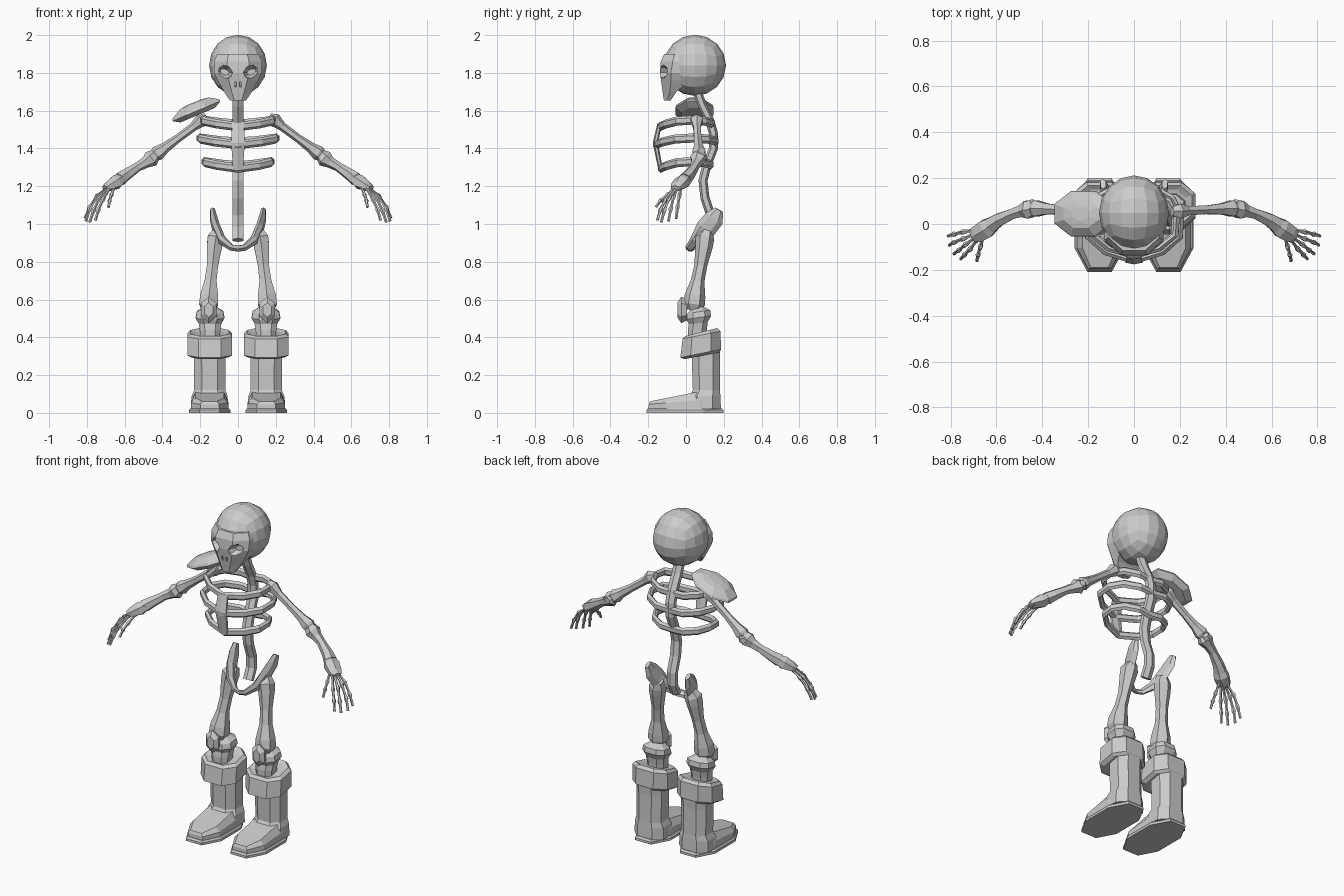
import bpy, bmesh, math
from mathutils import Vector


def make(name, rings, closed=False, mirror=False):
    """Skin a list of equal-length rings into a flat-shaded mesh."""
    bm = bmesh.new()
    vs = [[bm.verts.new(p) for p in r] for r in rings]
    n, m = len(vs[0]), len(vs)
    for i in range(m if closed else m - 1):
        a, b = vs[i], vs[(i + 1) % m]
        for j in range(n):
            k = (j + 1) % n
            bm.faces.new((a[j], a[k], b[k], b[j]))
    if not closed:
        bm.faces.new(vs[0])
        bm.faces.new(vs[-1])
    bmesh.ops.recalc_face_normals(bm, faces=bm.faces)
    return finish(name, bm, mirror)


def finish(name, bm, mirror=False):
    me = bpy.data.meshes.new(name)
    bm.to_mesh(me)
    bm.free()
    ob = bpy.data.objects.new(name, me)
    bpy.context.collection.objects.link(ob)
    if mirror:
        md = ob.modifiers.new("mirror", 'MIRROR')
        md.use_mirror_merge = False
    return ob


def tube(name, path, sizes, n=6, up=(0, 0, 1), closed=False, mirror=False):
    """Sweep an n-gon along a path; sizes are (sideways, upward) half widths."""
    P = [Vector(p) for p in path]
    m, up, rings = len(P), Vector(up), []
    for i, p in enumerate(P):
        a = P[(i - 1) % m] if closed or i else p
        b = P[(i + 1) % m] if closed or i < m - 1 else p
        d = (b - a).normalized()
        side = d.cross(up).normalized()
        nor = side.cross(d)
        s = sizes[i] if isinstance(sizes, list) else sizes
        w, h = s if isinstance(s, tuple) else (s, s)
        ring = []
        for k in range(n):
            t = 2 * math.pi * (k + 0.5) / n
            ring.append(p + side * w * math.cos(t) + nor * h * math.sin(t))
        rings.append(ring)
    return make(name, rings, closed, mirror)


def octagon(cx, cy, z, hx, hy, ty=0, tx=0, c=0.5):
    """Chamfered rectangle, with slopes ty and tx along y and x."""
    pts = [(1, -c), (1, c), (c, 1), (-c, 1), (-1, c), (-1, -c), (-c, -1), (c, -1)]
    return [(cx + hx * u, cy + hy * v, z + ty * hy * v + tx * hx * u) for u, v in pts]


# Cranium: rounded cube
bm = bmesh.new()
bmesh.ops.create_cube(bm, size=2)
bmesh.ops.subdivide_edges(bm, edges=bm.edges[:], cuts=3, use_grid_fill=True)
for v in bm.verts:
    q = Vector([math.tan(c * math.pi / 4) for c in v.co]).normalized()
    v.co = (q.x * 0.153, 0.047 + q.y * 0.165, 1.84 + q.z * 0.162)
cranium = finish("cranium", bm)

# Face wedge narrowing to the upper jaw: z, half width, front y, cheek y, back y
rings = []
for z, w, f, c, b in [(1.90, .11, -.115, -.06, .03), (1.86, .128, -.134, -.07, .03),
                      (1.80, .126, -.138, -.08, .03), (1.76, .108, -.132, -.08, .02),
                      (1.70, .074, -.124, -.085, -.05), (1.653, .042, -.117, -.1, -.082)]:
    rings.append([(-w, b, z), (-w, c, z), (-w * .45, f, z),
                  (w * .45, f, z), (w, c, z), (w, b, z)])
face = make("face", rings)

# Eye socket and nose cutters
for s in (-1, 1):
    cuts = [tube("eye_cutter", [(s * .078, -.2, 1.808), (s * .074, -.118, 1.806), (s * .07, -.085, 1.805)],
                 [(.054, .042), (.046, .034), (.025, .015)], 8, up=(-.4 * s, 0, 1)),
            tube("nose_cutter", [(s * .014, -.16, 1.735), (s * .014, -.11, 1.74)],
                 [(.009, .022), (.006, .015)], 4)]
    for cut in cuts:
        cut.hide_render = True
        cut.hide_viewport = True
        for ob in (cranium, face):
            md = ob.modifiers.new("socket", 'BOOLEAN')
            md.operation, md.solver, md.object = 'DIFFERENCE', 'EXACT', cut

# Spine
tube("spine", [(0, .06, 1.70), (0, .085, 1.63), (0, .125, 1.55), (0, .145, 1.48), (0, .145, 1.40),
               (0, .11, 1.31), (0, .09, 1.23), (0, .10, 1.14), (0, .13, 1.05), (0, .13, .98), (0, .10, .915)],
     (.033, .024), 6, up=(0, 1, 0))

# Ribs: closed loops with drooping fronts, plus the breastbone
half = [(.08, .15, 0), (.155, .105, .01), (.19, .03, .015), (.185, -.06, .01), (.115, -.125, -.005)]
for i, (z, sx, sy, dz) in enumerate([(1.535, .98, .88, 0), (1.44, 1.08, 1.02, 0), (1.315, .94, .85, 0)]):
    right = [(x * sx, y * sy + .005, z + h) for x, y, h in half]
    loop = right + [(0, -.158 * sy, z - .02)] + [(-x, y, h) for x, y, h in right[::-1]]
    loop.append((0, .15 * sy, z - .005))
    tube("rib_%d" % (i + 1), loop, (.016, .024), 6, closed=True)
tube("breastbone", [(0, -.14, 1.53), (0, -.162, 1.43), (0, -.135, 1.29)],
     [(.036, .012), (.042, .014), (.03, .012)], 6, up=(0, 1, 0))

# Single shoulder plate
slope = .42
tube_r = [(-.022, .72, .7), (0, 1, 1), (.012, .96, .95), (.04, .6, .62), (.046, .3, .3)]
make("shoulder_plate", [octagon(-.22 - dz * .3, .045, 1.598 + dz, .127 * a, .10 * b, tx=slope, c=.42)
                        for dz, a, b in tube_r])

# Arms
tube("upper_arm", [(.165, .055, 1.565), (.195, .056, 1.55), (.235, .058, 1.515), (.32, .062, 1.452),
                   (.385, .066, 1.405), (.425, .068, 1.375), (.445, .068, 1.36)],
     [.022, .037, .023, .022, .028, .04, .03], 6, mirror=True)
tube("forearm", [(.435, .066, 1.37), (.46, .064, 1.345), (.49, .057, 1.325), (.53, .045, 1.303),
                 (.59, .018, 1.262), (.625, -.005, 1.237)],
     [.03, .045, .03, .025, .032, .038], 6, mirror=True)
tube("elbow_cap", [(.45, .085, 1.352), (.455, .105, 1.352)], [.036, .018], 6, mirror=True)
tube("wrist", [(.615, 0, 1.243), (.645, -.02, 1.222), (.685, -.045, 1.20), (.705, -.055, 1.19)],
     [(.036, .028), (.047, .04), (.042, .027), (.03, .015)], 6, mirror=True)

# Fingers: knobbly four-joint bones
fingers = [[(.68, -.025, 1.20), (.745, -.035, 1.15), (.785, -.045, 1.09), (.81, -.052, 1.03)],
           [(.685, -.04, 1.195), (.745, -.065, 1.145), (.785, -.08, 1.08), (.805, -.092, 1.015)],
           [(.685, -.055, 1.19), (.735, -.09, 1.135), (.765, -.115, 1.07), (.785, -.13, 1.01)],
           [(.68, -.065, 1.19), (.715, -.11, 1.13), (.74, -.135, 1.075), (.755, -.152, 1.02)],
           [(.655, -.05, 1.195), (.67, -.10, 1.155), (.68, -.135, 1.125), (.685, -.16, 1.09)]]
for i, joints in enumerate(fingers):
    J = [Vector(j) for j in joints]
    path, size = [], []
    for a, b in zip(J, J[1:]):
        path += [a, a.lerp(b, .3), a.lerp(b, .75)]
        size += [.0125, .0075, .0075]
    tube("finger_%d" % (i + 1), path + [J[-1]], size + [.008], 5, mirror=True)

# Pelvis: a band rising from the low front centre to two broad wings
wing = [(.035, .022, .875), (.085, .055, .915), (.115, .105, .975), (.13, .15, 1.03), (.135, .175, 1.075)]
wsz = [(.014, .024), (.022, .034), (.022, .055), (.02, .052), (.014, .025)]
tube("pelvis", [(-x, y, z) for x, y, z in wing[::-1]] + [(0, .015, .87)] + wing,
     wsz[::-1] + [(.014, .022)] + wsz, 6, up=(0, -.75, .65))

# Thigh bones, kneecaps and shin tops
tube("thigh_bone", [(.105, .115, .965), (.118, .10, .925), (.125, .095, .88), (.135, .078, .78),
                    (.145, .062, .70), (.153, .048, .62), (.155, .042, .575), (.155, .04, .545)],
     [.03, .05, .046, .034, .036, .055, .058, .04], 6, up=(0, 1, 0), mirror=True)
tube("kneecap", [(.155, -.045, .545), (.155, -.025, .545), (.155, .005, .545)],
     [(.025, .04), (.048, .07), (.035, .055)], 6, mirror=True)
make("shin_bone", [octagon(.148, y, z, a, b, t) for y, z, a, b, t in
                   [(.06, .38, .05, .05, 0), (.06, .44, .055, .05, 0), (.065, .475, .06, .05, .1),
                    (.068, .505, .076, .065, .15), (.068, .535, .07, .06, .15), (.06, .56, .035, .03, .1)]],
     mirror=True)

# Boots: cuff, shaft, foot and sole
make("boot_cuff", [octagon(.15, y, z, a, b, t) for y, z, a, b, t in
                   [(.085, .42, .075, .065, .25), (.082, .428, .102, .085, .25), (.082, .412, .118, .10, .2),
                    (.078, .315, .118, .108, .2), (.085, .303, .098, .092, .2)]], mirror=True)
make("boot_shaft", [octagon(.15, y, z, a, b) for y, z, a, b in
                    [(.105, .36, .086, .078), (.105, .28, .084, .074), (.108, .12, .083, .072),
                     (.10, .09, .095, .082), (.095, .02, .098, .09)]], mirror=True)
make("boot_foot", [octagon(.15, y, z, a, b, t) for y, z, a, b, t in
                   [(-.01, .015, .10, .188, 0), (-.015, .06, .098, .182, .08),
                    (-.02, .095, .075, .17, .2)]], mirror=True)
make("boot_sole", [octagon(.15, -.006, z, a, b, c=.48) for z, a, b in
                   [(0, .11, .204), (.014, .11, .204), (.024, .103, .195)]], mirror=True)
